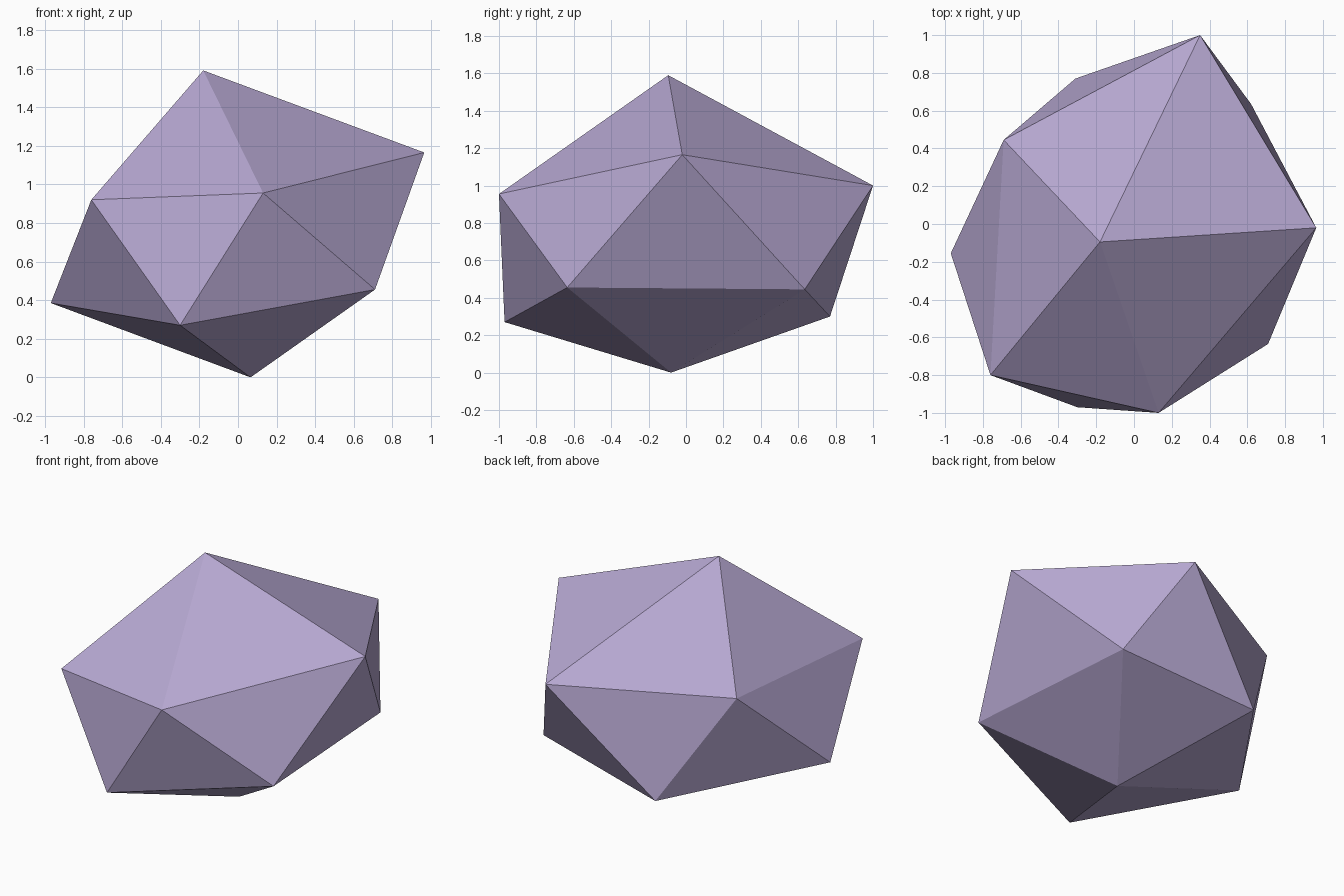
import bpy
import bmesh

cube = bpy.data.objects.get("Cube")
if cube:
    bpy.data.objects.remove(cube, do_unlink=True)

# Dull lilac stone colour
stone = bpy.data.materials.new("lilac stone")
stone.use_nodes = True
colour = (0.47, 0.39, 0.64, 1.0)
stone.diffuse_color = colour
stone.node_tree.nodes["Principled BSDF"].inputs["Base Color"].default_value = colour

# Irregular twenty-sided rock: two tips and two staggered rings of five corners
top = (-0.18, -0.095, 1.59)
bottom = (0.065, -0.08, 0.0)
upper = [(-0.76, -0.80, 0.92), (0.13, -1.0, 0.955), (0.965, -0.02, 1.165),
         (0.35, 1.0, 1.0), (-0.69, 0.445, 0.97)]
lower = [(-0.30, -0.97, 0.27), (0.71, -0.635, 0.455), (0.62, 0.635, 0.445),
         (-0.31, 0.77, 0.30), (-0.97, -0.155, 0.385)]

bm = bmesh.new()
tip, base = bm.verts.new(top), bm.verts.new(bottom)
ring_up = [bm.verts.new(p) for p in upper]
ring_low = [bm.verts.new(p) for p in lower]
for i in range(5):
    a, b = ring_up[i], ring_up[(i + 1) % 5]
    c, d = ring_low[i], ring_low[(i + 1) % 5]
    for tri in ((tip, a, b), (a, c, b), (b, c, d), (c, base, d)):
        bm.faces.new(tri)
bmesh.ops.recalc_face_normals(bm, faces=bm.faces)

mesh = bpy.data.meshes.new("rock")
bm.to_mesh(mesh)
bm.free()
mesh.materials.append(stone)
rock = bpy.data.objects.new("rock", mesh)
bpy.context.collection.objects.link(rock)
